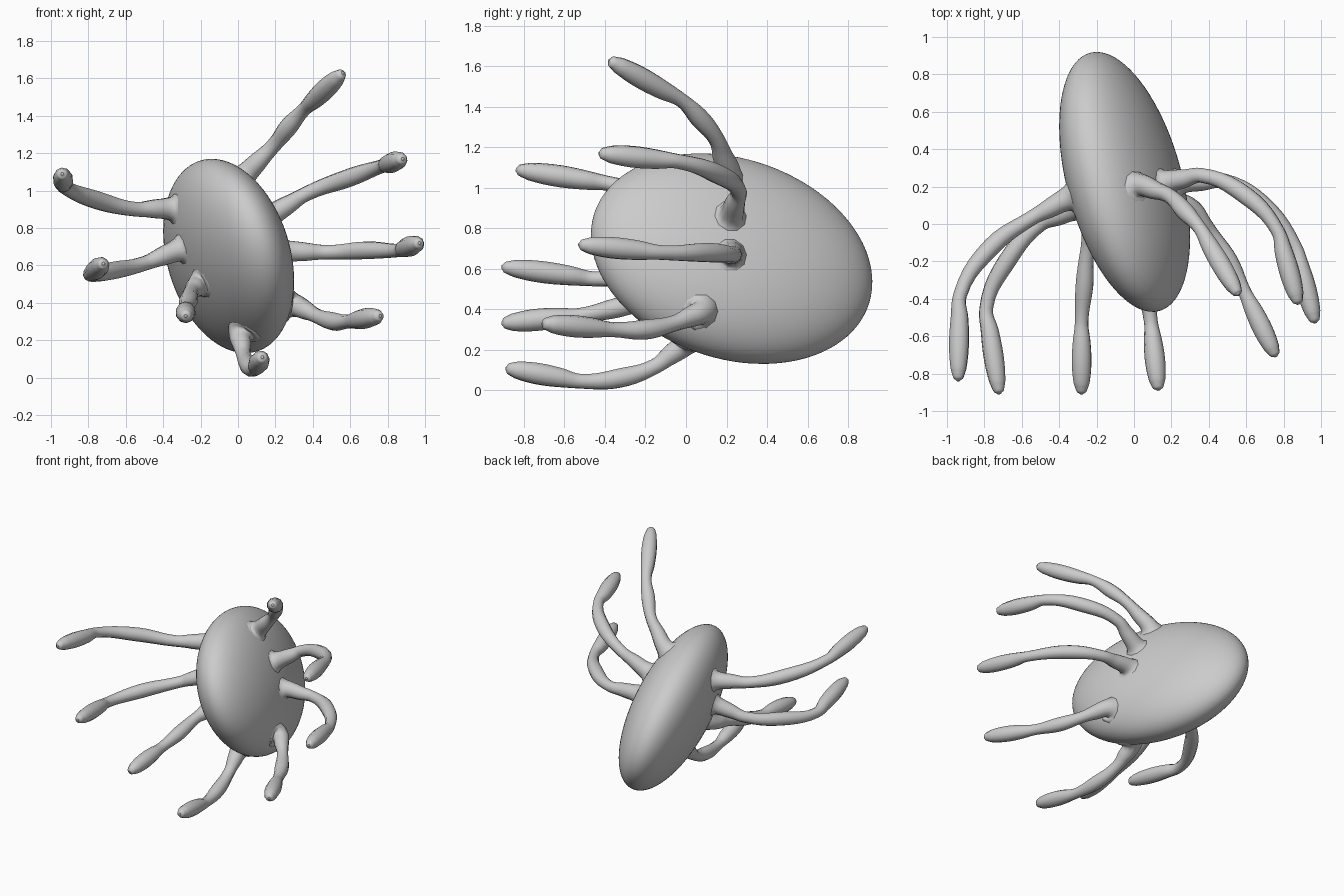
import bpy, bmesh
from mathutils import Matrix, Vector

cube = bpy.data.objects.get("Cube")
if cube:
    bpy.data.objects.remove(cube, do_unlink=True)

grey = bpy.data.materials.new("plain_grey")
grey.use_nodes = True
COLOR = (0.6, 0.6, 0.6, 1.0)
grey.diffuse_color = COLOR
grey.node_tree.nodes["Principled BSDF"].inputs["Base Color"].default_value = COLOR

# Tilted, flattened body: a unit sphere stretched and sheared by this matrix
CENTER = Vector((-0.05, 0.225, 0.65))
SHAPE = Matrix(((0.35, 0, 0), (-0.297, 0.628, 0), (-0.134, -0.191, 0.464)))
INVERSE = SHAPE.inverted()


def add_mesh(name, mesh):
    mesh.materials.clear()
    mesh.materials.append(grey)
    for p in mesh.polygons:
        p.use_smooth = True
    obj = bpy.data.objects.new(name, mesh)
    bpy.context.collection.objects.link(obj)
    return obj


def on_body(point):
    """Nearest body surface point along the ray from the centre, and its normal."""
    unit = (INVERSE @ (Vector(point) - CENTER)).normalized()
    return CENTER + SHAPE @ unit, (INVERSE.transposed() @ unit).normalized()


def add_leg(name, base, joint_1, middle, joint_2, tip):
    """Tapered tube with pinched joints, a flared root and a rounded tip."""
    root, normal = on_body(base)
    j1, mid, j2, end = map(Vector, (joint_1, middle, joint_2, tip))
    stations = [
        (root - normal * 0.03, 0.105),
        (root + normal * 0.015, 0.066),
        (root.lerp(j1, 0.5) + normal * 0.012, 0.050),
        (j1, 0.040),
        (mid, 0.049),
        (j2, 0.037),
        (j2.lerp(end, 0.28), 0.049),
        (j2.lerp(end, 0.6), 0.054),
        (j2.lerp(end, 0.86), 0.043),
        (j2.lerp(end, 0.97), 0.026),
        (end, 0.008),
    ]
    curve = bpy.data.curves.new(name + "_path", "CURVE")
    curve.dimensions = "3D"
    curve.bevel_depth = 1.0
    curve.bevel_resolution = 3
    curve.resolution_u = 5
    curve.use_fill_caps = True
    spline = curve.splines.new("BEZIER")
    spline.radius_interpolation = "CARDINAL"
    spline.bezier_points.add(len(stations) - 1)
    for bp, (co, radius) in zip(spline.bezier_points, stations):
        bp.co = co
        bp.radius = radius
        bp.handle_left_type = bp.handle_right_type = "AUTO"
    helper = bpy.data.objects.new(name + "_path", curve)
    bpy.context.collection.objects.link(helper)
    bpy.context.view_layer.update()
    graph = bpy.context.evaluated_depsgraph_get()
    mesh = bpy.data.meshes.new_from_object(helper.evaluated_get(graph))
    bpy.data.objects.remove(helper, do_unlink=True)
    mesh.name = name
    add_mesh(name, mesh)


# Body
bm = bmesh.new()
bmesh.ops.create_icosphere(bm, subdivisions=5, radius=1.0)
bmesh.ops.transform(bm, matrix=Matrix.Translation(CENTER) @ SHAPE.to_4x4(), verts=bm.verts)
body_mesh = bpy.data.meshes.new("body")
bm.to_mesh(body_mesh)
bm.free()
add_mesh("body", body_mesh)

# Legs: root, first joint, middle of second segment, second joint, tip
LEGS = {
    "left_leg_top": ((.03, .20, 1.12), (.19, .15, 1.24), (.27, .07, 1.34), (.35, -.02, 1.43), (.56, -.38, 1.63)),
    "left_leg_upper": ((.17, .22, .87), (.36, .26, .98), (.60, .15, 1.07), (.77, -.04, 1.13), (.88, -.43, 1.17)),
    "left_leg_lower": ((.26, .22, .67), (.48, .23, .67), (.68, .11, .68), (.86, -.12, .68), (.97, -.53, .72)),
    "left_leg_bottom": ((.27, .08, .40), (.42, -.06, .33), (.51, -.20, .30), (.59, -.36, .30), (.76, -.71, .33)),
    "right_leg_bottom": ((.02, .0, .25), (.03, -.15, .12), (.06, -.33, .06), (.09, -.52, .045), (.13, -.89, .11)),
    "right_leg_lower": ((-.20, -.02, .50), (-.25, -.15, .46), (-.265, -.33, .41), (-.28, -.52, .37), (-.28, -.91, .33)),
    "right_leg_upper": ((-.28, .10, .68), (-.50, .0, .61), (-.68, -.20, .57), (-.79, -.45, .55), (-.72, -.91, .61)),
    "right_leg_top": ((-.33, .14, .89), (-.55, .03, .90), (-.76, -.12, .95), (-.93, -.38, 1.02), (-.94, -.84, 1.09)),
}
for leg_name, points in LEGS.items():
    add_leg(leg_name, *points)
